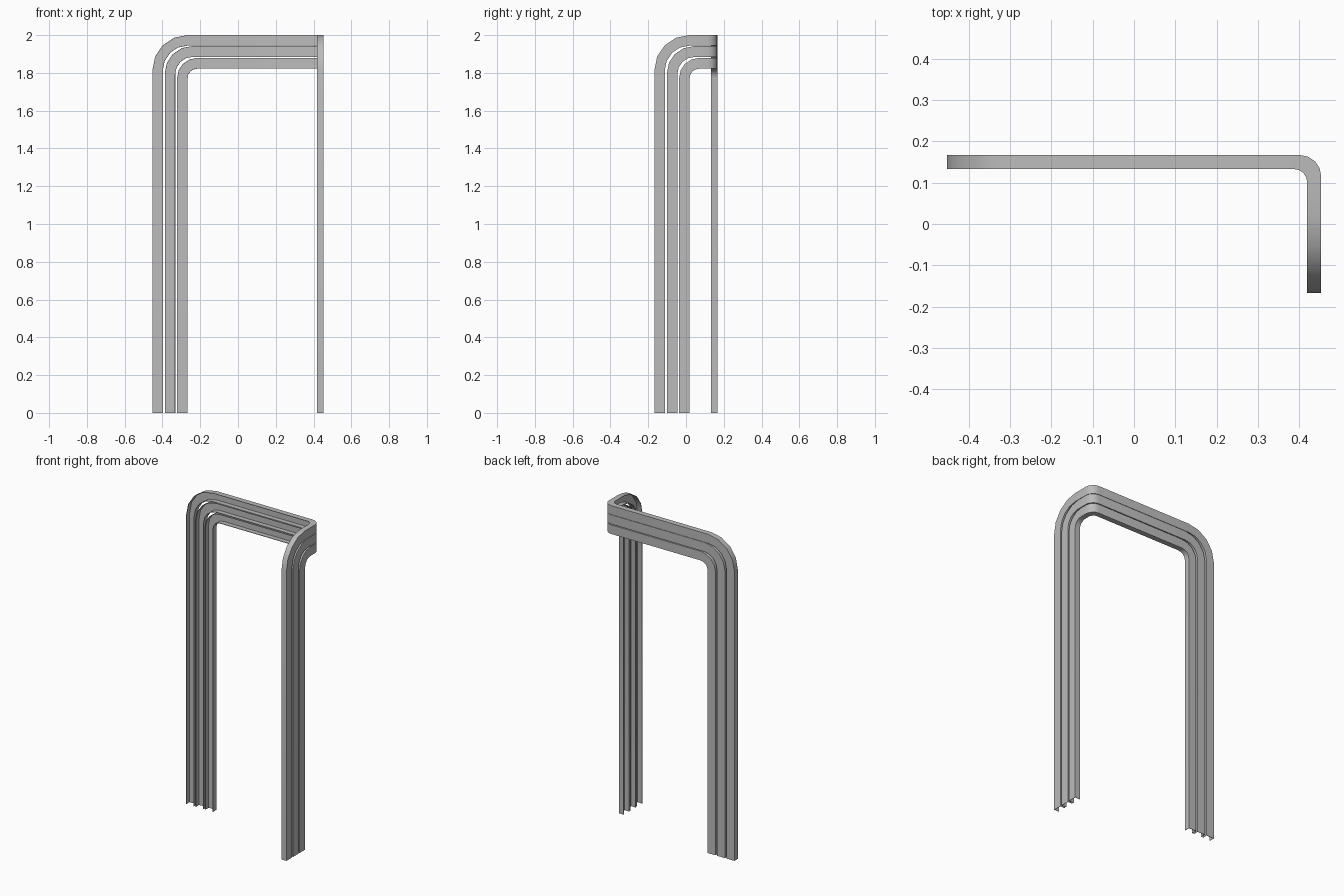
import bpy, bmesh, math

cube = bpy.data.objects.get("Cube")
if cube:
    bpy.data.objects.remove(cube, do_unlink=True)

HX, HY = 0.453, 0.167     # half extents of the plan
DEPTH = 0.034             # flange depth
ARC, BEND = 4, 4          # segments in leg arcs and in the plan corner

metal = bpy.data.materials.new("grey_metal")
metal.use_nodes = True
grey = (0.5, 0.5, 0.5, 1)
metal.diffuse_color = grey
metal.node_tree.nodes["Principled BSDF"].inputs["Base Color"].default_value = grey


def leg_edge(u, top, radius):
    """Offset and height of one edge, from the floor to the end of its arc."""
    pts = [(u, 0)]
    for i in range(ARC + 1):
        a = math.pi / 2 * i / ARC
        pts.append((u + radius * (1 - math.cos(a)), top - radius * (1 - math.sin(a))))
    return pts


def corner(a, inside):
    """Plan position around the rounded corner."""
    r = 0.032 if inside else 0.052
    off = DEPTH if inside else 0
    return (HX - off - r + r * math.sin(a), HY - off - r + r * math.cos(a))


def channel(name, outer, inner):
    """U-section rail: rear leg, top run, corner, side run, front leg."""
    eo, ei = leg_edge(*outer), leg_edge(*inner)
    section = [(0, True), (0, False), (1, False), (1, True)]
    rings = []
    for pair in zip(eo, ei):
        rings.append([(-HX + pair[k][0], HY - DEPTH * ins, pair[k][1]) for k, ins in section])
    tops = (outer[1], inner[1])
    for i in range(BEND + 1):
        a = math.pi / 2 * i / BEND
        rings.append([(*corner(a, ins), tops[k]) for k, ins in section])
    for pair in reversed(list(zip(eo, ei))):
        rings.append([(HX - DEPTH * ins, -HY + pair[k][0], pair[k][1]) for k, ins in section])

    bm = bmesh.new()
    rows = [[bm.verts.new(p) for p in ring] for ring in rings]
    for a, b in zip(rows, rows[1:]):
        for k in range(3):
            bm.faces.new((a[k], b[k], b[k + 1], a[k + 1]))
    mesh = bpy.data.meshes.new(name)
    bm.to_mesh(mesh)
    bm.free()
    mesh.materials.append(metal)
    ob = bpy.data.objects.new(name, mesh)
    bpy.context.collection.objects.link(ob)
    # thin sheet wall
    wall = ob.modifiers.new("wall", "SOLIDIFY")
    wall.thickness = 0.003
    wall.offset = -1
    bpy.ops.object.select_all(action="DESELECT")
    ob.select_set(True)
    bpy.context.view_layer.objects.active = ob
    bpy.ops.object.modifier_apply(modifier="wall")
    bpy.ops.object.shade_smooth_by_angle(angle=math.radians(30))


# each edge: sideways offset, height of top run, arc radius
channel("outer_rail", (0, 2.0, 0.185), (0.055, 1.944, 0.13))
channel("middle_rail", (0.0655, 1.942, 0.145), (0.121, 1.884, 0.09))
channel("inner_rail", (0.131, 1.879, 0.105), (0.186, 1.822, 0.05))
